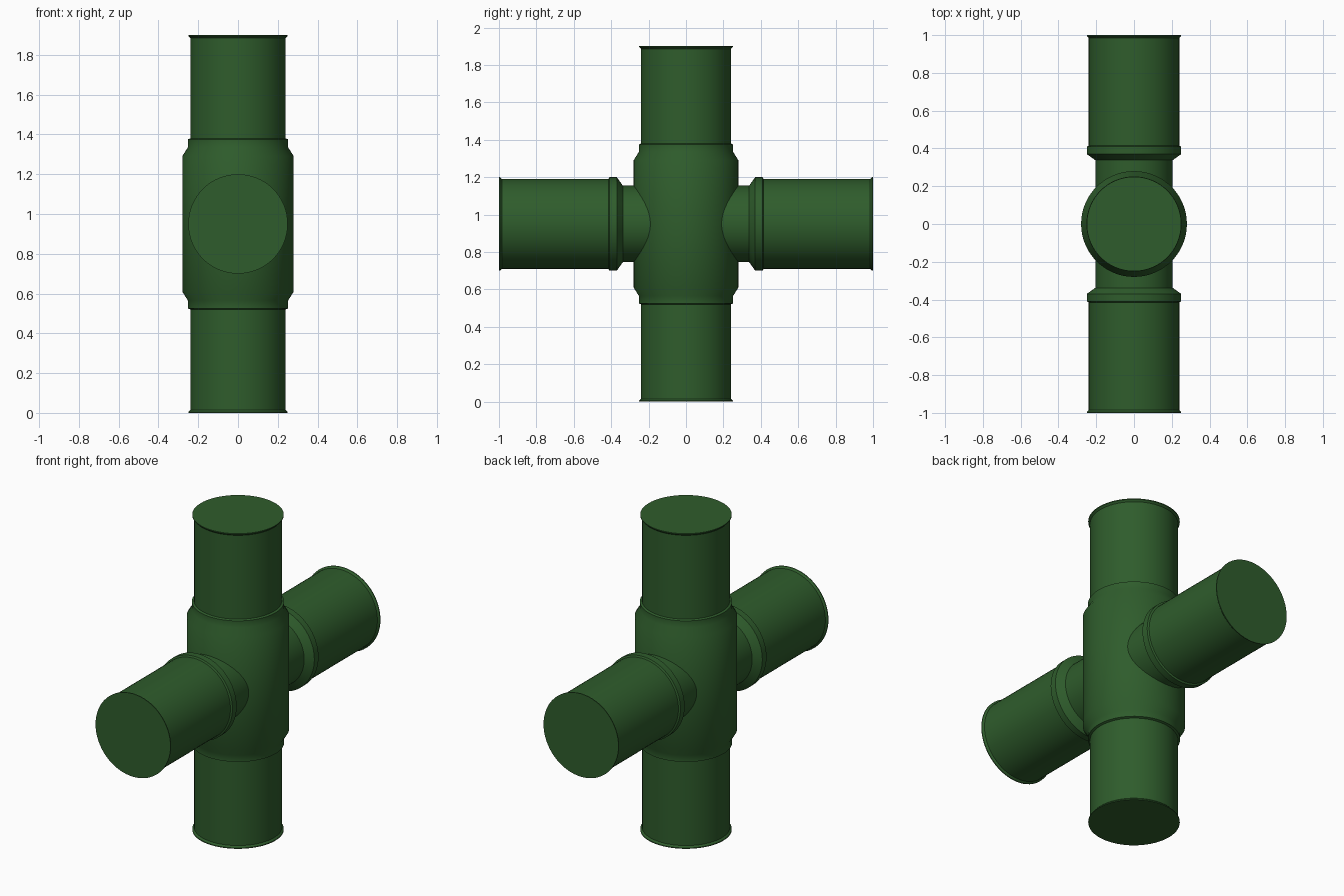
import bpy, bmesh, math
from mathutils import Matrix

if "Cube" in bpy.data.objects:
    bpy.data.objects.remove(bpy.data.objects["Cube"])

SIDES = 64
MID = 0.95  # height of the crossing

green = bpy.data.materials.new("green_plastic")
green.diffuse_color = (0.028, 0.108, 0.025, 1)
green.use_nodes = True
green.node_tree.nodes["Principled BSDF"].inputs["Base Color"].default_value = green.diffuse_color


def lathe(name, profile, matrix, cap_start=False):
    """Spin (radius, height) points around z; the last ring is always capped."""
    bm = bmesh.new()
    rings = [[bm.verts.new((r * math.cos(2 * math.pi * i / SIDES),
                            r * math.sin(2 * math.pi * i / SIDES), h))
              for i in range(SIDES)] for r, h in profile]
    for a, b in zip(rings, rings[1:]):
        for i in range(SIDES):
            j = (i + 1) % SIDES
            bm.faces.new((a[i], a[j], b[j], b[i]))
    bm.faces.new(rings[-1])
    if cap_start:
        bm.faces.new(rings[0][::-1])
    bm.transform(matrix)
    bmesh.ops.recalc_face_normals(bm, faces=bm.faces)
    mesh = bpy.data.meshes.new(name)
    bm.to_mesh(mesh)
    bm.free()
    mesh.materials.append(green)
    obj = bpy.data.objects.new(name, mesh)
    bpy.context.collection.objects.link(obj)
    bpy.ops.object.select_all(action='DESELECT')
    bpy.context.view_layer.objects.active = obj
    obj.select_set(True)
    bpy.ops.object.shade_smooth_by_angle(angle=math.radians(40))
    return obj


# Vertical run: swollen body, tapered shoulder, collar, pipe and flared end
half = [(0.28, 0.34), (0.252, 0.385), (0.252, 0.425), (0.24, 0.43),
        (0.24, 0.935), (0.25, 0.945), (0.25, 0.95)]
vertical = [(r, -h) for r, h in reversed(half)] + half
lathe("vertical_pipe", vertical, Matrix.Translation((0, 0, MID)), cap_start=True)

# Side branches: narrow neck, taper, collar, pipe and flared end
branch = [(0.205, 0.18), (0.205, 0.338), (0.25, 0.37), (0.25, 0.41),
          (0.24, 0.415), (0.24, 0.985), (0.25, 0.995), (0.25, 1.0)]
for name, sign in (("front_branch", 1), ("back_branch", -1)):
    turn = Matrix.Rotation(sign * math.pi / 2, 4, 'X')
    lathe(name, branch, Matrix.Translation((0, 0, MID)) @ turn)
